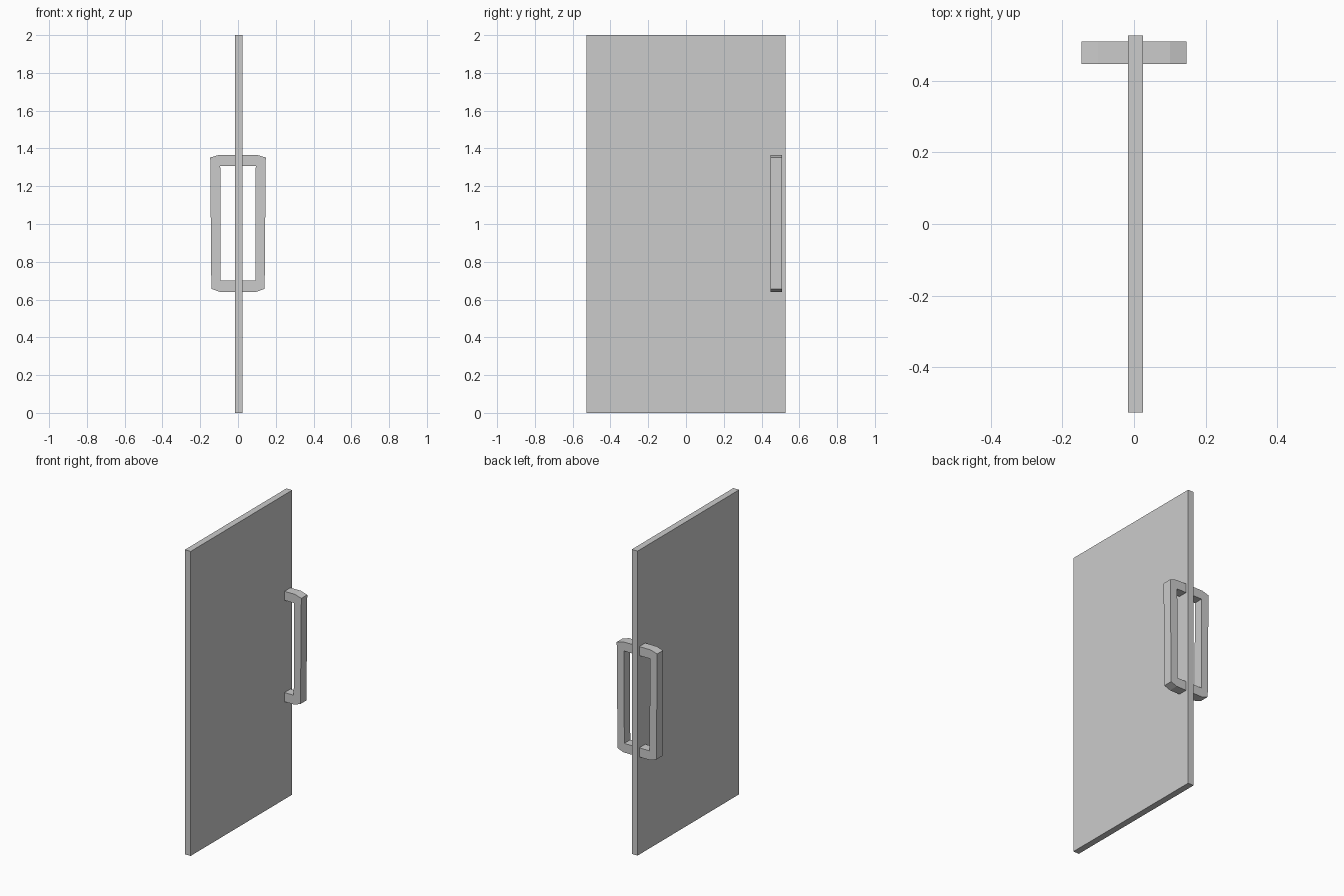
import bpy, bmesh

if "Cube" in bpy.data.objects:
    bpy.data.objects.remove(bpy.data.objects["Cube"])


def extrude_profile(name, profile, y0, y1):
    """Extrude an (x, z) outline from y0 to y1."""
    bm = bmesh.new()
    face = bm.faces.new([bm.verts.new((x, y0, z)) for x, z in profile])
    result = bmesh.ops.extrude_face_region(bm, geom=[face])
    moved = [v for v in result["geom"] if isinstance(v, bmesh.types.BMVert)]
    bmesh.ops.translate(bm, verts=moved, vec=(0, y1 - y0, 0))
    bmesh.ops.recalc_face_normals(bm, faces=bm.faces)
    mesh = bpy.data.meshes.new(name)
    bm.to_mesh(mesh)
    bm.free()
    obj = bpy.data.objects.new(name, mesh)
    bpy.context.collection.objects.link(obj)
    return obj


# Door panel
LEFT, RIGHT = -0.017, 0.025
extrude_profile("door_panel", [(LEFT, 0), (RIGHT, 0), (RIGHT, 2), (LEFT, 2)], -0.527, 0.527)

# Pull handles: slightly tapered C-shaped bars with chamfered corners, one per face
for name, side, root in (("left_handle", -1, LEFT), ("right_handle", 1, RIGHT)):
    outline = [(0.100, 1.366), (0.147, 1.352), (0.141, 0.657), (0.098, 0.641)]
    inner = [(0.092, 0.701), (0.094, 1.307)]
    profile = [(root, 1.366)] + [(side * x, z) for x, z in outline]
    profile += [(root, 0.641), (root, 0.701)]
    profile += [(side * x, z) for x, z in inner] + [(root, 1.307)]
    extrude_profile(name, profile, 0.447, 0.509)
